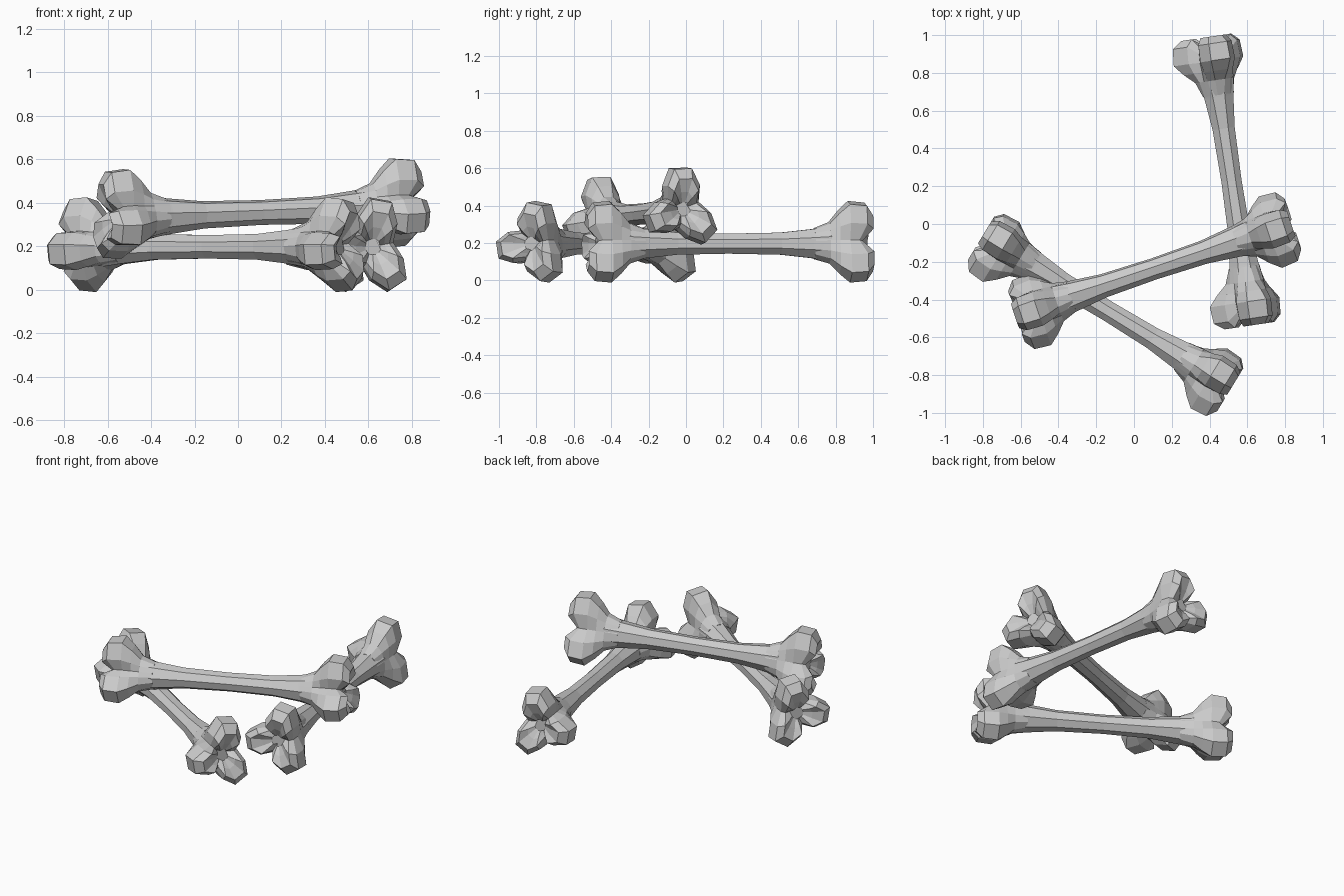
import bpy, bmesh
from math import sin, cos, radians, pi

if "Cube" in bpy.data.objects:
    bpy.data.objects.remove(bpy.data.objects["Cube"])

LOBES = ((80, 1.0), (190, 0.93), (303, 0.97))   # direction and size of each knuckle lobe


def loft(bm, loops):
    """Closed tube through loops of points."""
    loops = [[bm.verts.new(p) for p in loop] for loop in loops]
    n = len(loops[0])
    for a, b in zip(loops, loops[1:]):
        for i in range(n):
            j = (i + 1) % n
            bm.faces.new((a[i], a[j], b[j], b[i]))
    bm.faces.new(loops[0][::-1])
    bm.faces.new(loops[-1])


# trefoil outline of a knuckle: (angle, radius, is_valley)
outline = []
for k, (deg, size) in enumerate(LOBES):
    for off, r in ((-36, 0.155), (-13, 0.222), (13, 0.222), (36, 0.155)):
        outline.append((radians(deg + off), r * size, False))
    nxt = LOBES[(k + 1) % 3][0] + (360 if k == 2 else 0)
    outline.append((radians((deg + nxt) / 2), 0.100, True))

bm = bmesh.new()

# shaft, thin in the middle and flared at both ends
half = [(0.0, 0.058), (0.28, 0.064), (0.45, 0.084), (0.54, 0.098), (0.64, 0.09)]
profile = [(-t, r) for t, r in half[:0:-1]] + half
loft(bm, [[(t, r * cos(pi / 8 + i * pi / 4), r * sin(pi / 8 + i * pi / 4)) for i in range(8)]
          for t, r in profile])

# knuckles: round neck swelling into three lobes with a dished end
# (distance, amount of trefoil, scale)
rings = [(0.46, 0.0, 0.9), (0.54, 0.18, 1.0), (0.59, 0.65, 1.0), (0.645, 1.0, 1.03),
         (0.735, 1.0, 0.99), (0.772, 0.9, 0.78), (0.745, 0.5, 0.58), (0.715, 0.0, 0.4)]
for end in (1, -1):
    loops = []
    for t, mix, scale in rings:
        loop = []
        for a, r, valley in outline:
            rad = scale * (0.092 * (1 - mix) + r * mix)
            x = min(t, 0.64 + 0.55 * (t - 0.64)) if valley else t
            loop.append((end * x, rad * cos(a), rad * sin(a)))
        loops.append(loop)
    loft(bm, loops)

bmesh.ops.recalc_face_normals(bm, faces=bm.faces[:])
mesh = bpy.data.meshes.new("bone")
bm.to_mesh(mesh)
bm.free()

# two bones on the ground, one lying across them (roll, pitch, yaw)
for name, loc, rot in (
        ("bone_right", (0.516, 0.228, 0.197), (0, 0, -81.5)),
        ("bone_front", (-0.14, -0.46, 0.197), (0, 0, -31.3)),
        ("bone_top", (0.105, -0.238, 0.355), (12, -2.2, 18.5))):
    ob = bpy.data.objects.new(name, mesh)
    ob.location = loc
    ob.rotation_euler = [radians(a) for a in rot]
    bpy.context.collection.objects.link(ob)
